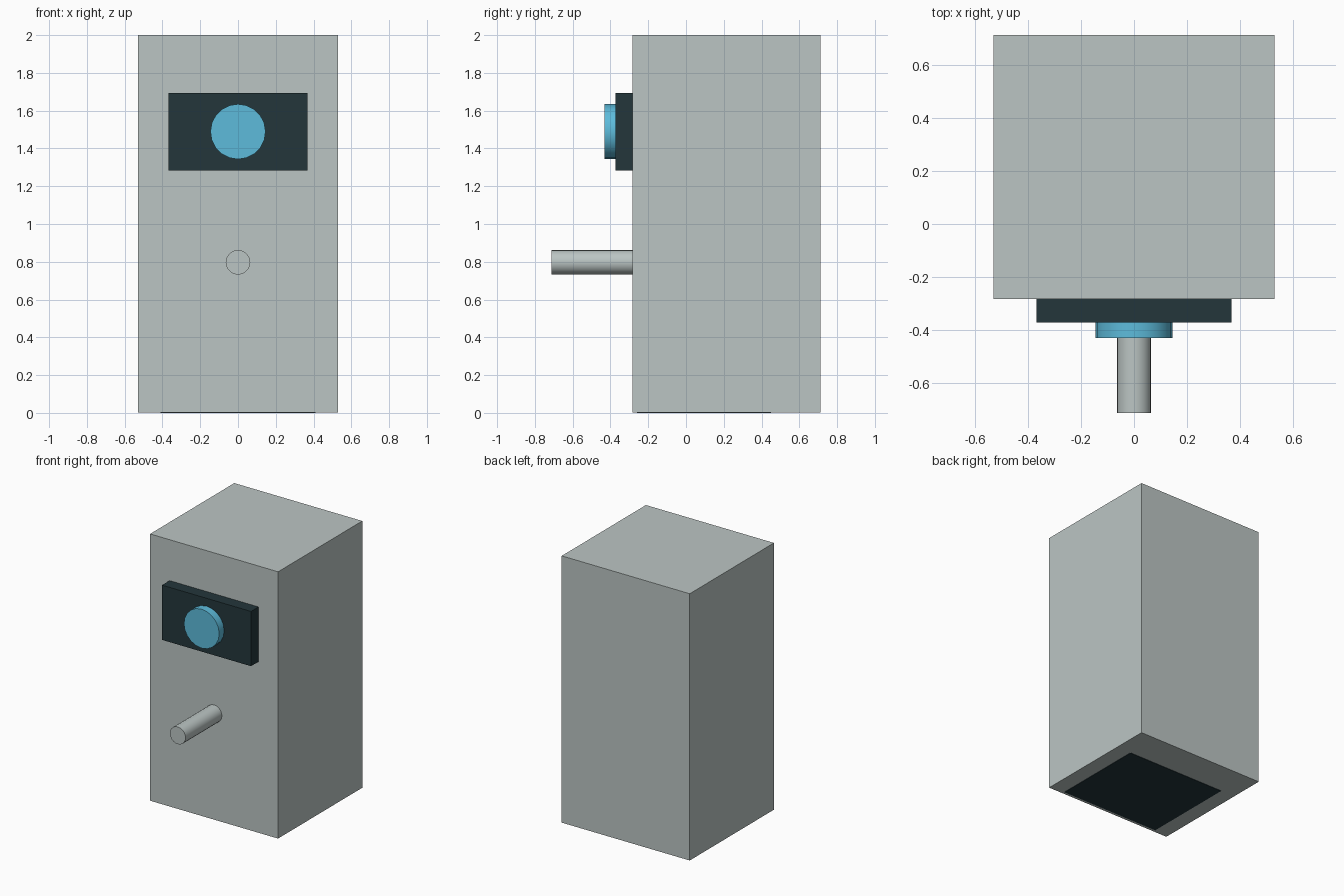
import bpy
from math import radians

if "Cube" in bpy.data.objects:
    bpy.data.objects.remove(bpy.data.objects["Cube"])


def material(name, rgb):
    mat = bpy.data.materials.new(name)
    mat.diffuse_color = (*rgb, 1)
    mat.use_nodes = True
    mat.node_tree.nodes["Principled BSDF"].inputs["Base Color"].default_value = mat.diffuse_color
    return mat


def box(name, x, y, z, mat):
    """Box from (min, max) ranges on each axis."""
    ranges = (x, y, z)
    bpy.ops.mesh.primitive_cube_add(size=1, location=[(a + b) / 2 for a, b in ranges])
    ob = bpy.context.object
    ob.name = name
    ob.scale = [b - a for a, b in ranges]
    bpy.ops.object.transform_apply(location=False, rotation=False, scale=True)
    ob.data.materials.append(mat)
    return ob


def disc(name, radius, y, z, mat):
    """Smooth cylinder pointing along y, centred on x = 0."""
    bpy.ops.mesh.primitive_cylinder_add(
        vertices=20, radius=radius, depth=y[1] - y[0],
        location=(0, (y[0] + y[1]) / 2, z), rotation=(radians(90), 0, 0))
    ob = bpy.context.object
    ob.name = name
    bpy.ops.object.shade_smooth_by_angle(angle=radians(30))
    ob.data.materials.append(mat)
    return ob


grey = material("grey", (0.50, 0.56, 0.55))
dark = material("dark", (0.017, 0.037, 0.044))
blue = material("blue", (0.11, 0.50, 0.71))

# Cabinet and the dark foot sunk into its underside
box("cabinet", (-0.53, 0.53), (-0.283, 0.713), (0.003, 2.0), grey)
box("foot", (-0.41, 0.41), (-0.26, 0.45), (0.0, 0.08), dark)

# Display panel with round lens
box("panel", (-0.368, 0.368), (-0.372, -0.283), (1.284, 1.694), dark)
disc("lens", 0.146, (-0.431, -0.372), 1.489, blue)

# Rod sticking out of the front
disc("rod", 0.065, (-0.713, -0.283), 0.797, grey)
